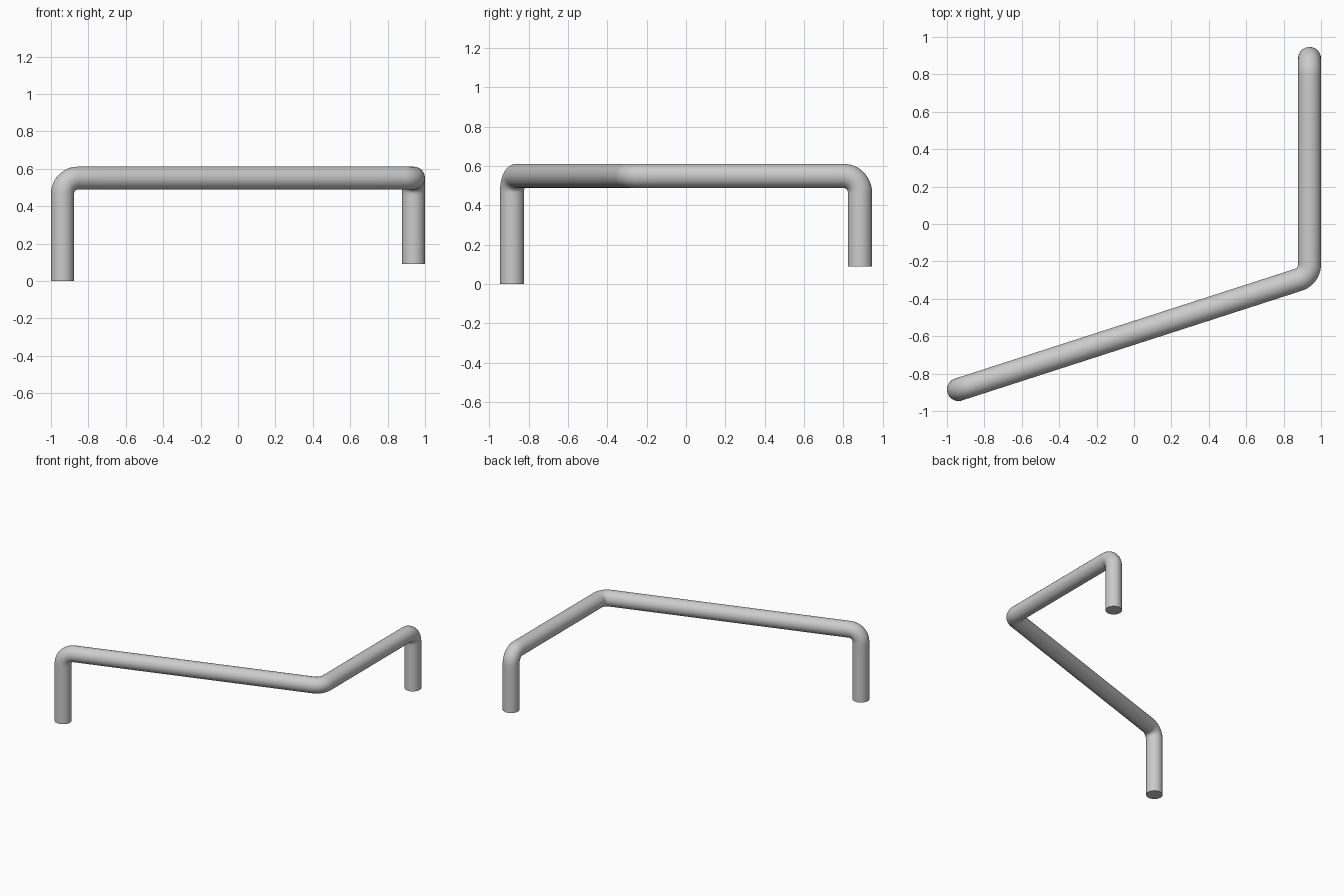
import bpy, bmesh, math
from mathutils import Vector

if "Cube" in bpy.data.objects:
    bpy.data.objects.remove(bpy.data.objects["Cube"])

R_TUBE, R_BEND = 0.0615, 0.085
corners = [Vector(p) for p in (
    (-0.9385, -0.885, 0.0), (-0.9385, -0.885, 0.55), (0.9385, -0.279, 0.55),
    (0.9385, 0.885, 0.55), (0.9385, 0.885, 0.09))]

# Path knots: (position, left handle, right handle), with a round arc at each corner
knots = [[corners[0], None, None]]
for a, b, c in zip(corners, corners[1:], corners[2:]):
    d1, d2 = (b - a).normalized(), (c - b).normalized()
    turn = d1.angle(d2)
    cut = R_BEND * math.tan(turn / 2)
    h = R_BEND * 4 / 3 * math.tan(turn / 4)
    p, q = b - d1 * cut, b + d2 * cut
    knots.append([p, None, p + d1 * h])
    knots.append([q, q - d2 * h, None])
knots.append([corners[-1], None, None])

# Straight runs: handles at a third of the run
for i in range(0, len(knots), 2):
    k, n = knots[i], knots[i + 1]
    step = (n[0] - k[0]) / 3
    k[2], n[1] = k[0] + step, n[0] - step
knots[0][1] = knots[0][0] - Vector((0, 0, 0.1))
knots[-1][2] = knots[-1][0] - Vector((0, 0, 0.1))

# Bent tube
cu = bpy.data.curves.new("bent_tube", 'CURVE')
cu.dimensions = '3D'
cu.bevel_depth, cu.bevel_resolution = R_TUBE, 14
cu.resolution_u = 12
cu.use_fill_caps = True
sp = cu.splines.new('BEZIER')
sp.bezier_points.add(len(knots) - 1)
for bp, (co, hl, hr) in zip(sp.bezier_points, knots):
    bp.handle_left_type = bp.handle_right_type = 'FREE'
    bp.co, bp.handle_left, bp.handle_right = co, hl, hr
ob = bpy.data.objects.new("bent_tube", cu)
bpy.context.collection.objects.link(ob)
bpy.context.view_layer.objects.active = ob
ob.select_set(True)
bpy.ops.object.convert(target='MESH')

# Weld the caps and shade smooth with sharp end rims
ob = bpy.context.object
bm = bmesh.new()
bm.from_mesh(ob.data)
bmesh.ops.remove_doubles(bm, verts=bm.verts, dist=1e-5)
bmesh.ops.recalc_face_normals(bm, faces=bm.faces)
bm.to_mesh(ob.data)
bm.free()
bpy.ops.object.shade_smooth_by_angle(angle=math.radians(40))
